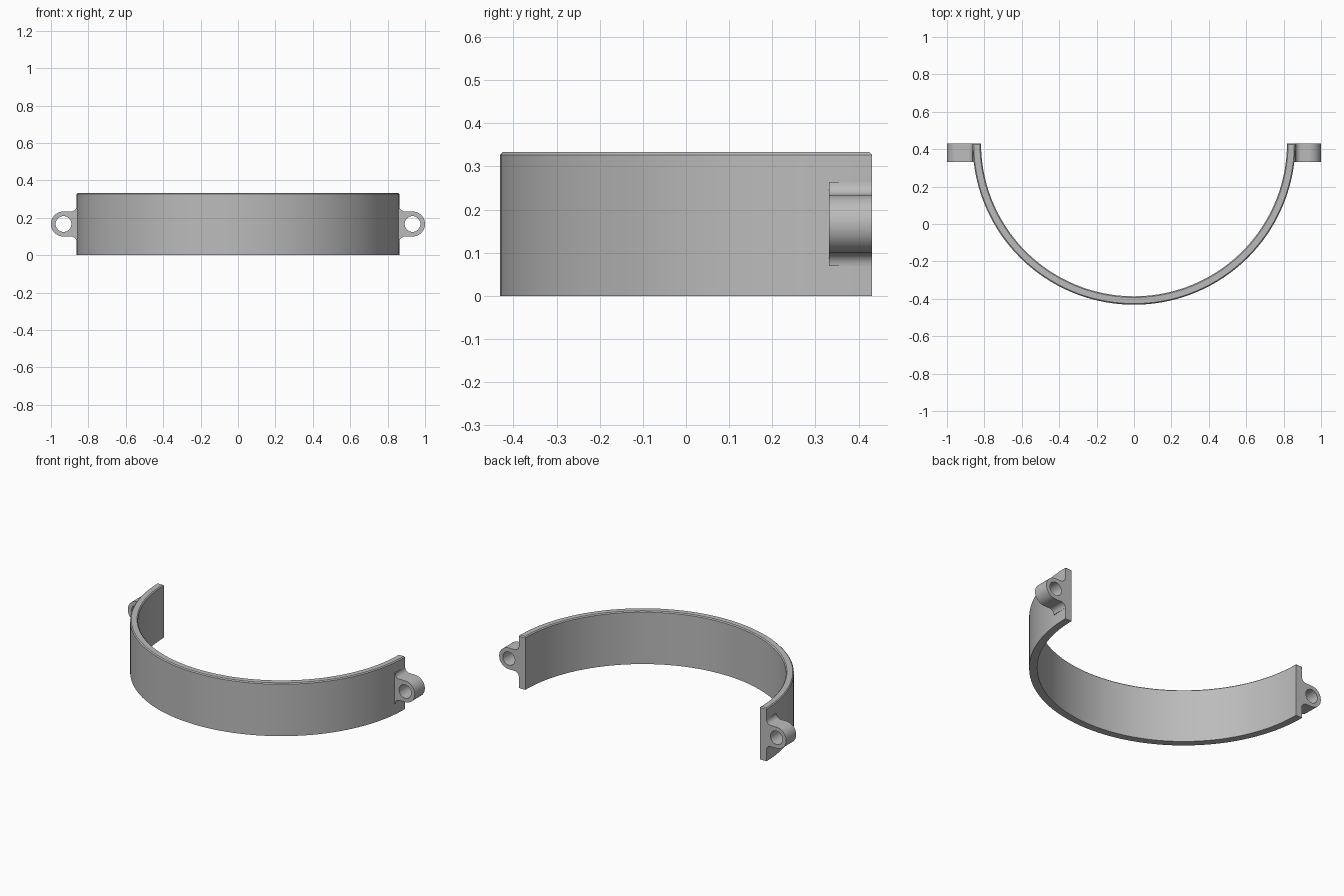
import bpy, bmesh
from math import sin, cos, pi
from mathutils import Vector

cube = bpy.data.objects.get("Cube")
if cube:
    bpy.data.objects.remove(cube, do_unlink=True)

R_OUT, R_IN, HEIGHT = 0.863, 0.818, 0.333
BACK = R_OUT / 2                 # y of the flat ends
MID = HEIGHT / 2
LUG_X, LUG_R, HOLE_R, LUG_DEPTH, FILLET = 0.933, 0.067, 0.042, 0.1, 0.03

grey = bpy.data.materials.new("plain_grey")
grey.use_nodes = True
colour = (0.5, 0.5, 0.5, 1)
grey.diffuse_color = colour
grey.node_tree.nodes["Principled BSDF"].inputs["Base Color"].default_value = colour


def arc(cx, cy, r, start, end, n):
    """Points along an arc, both ends included."""
    return [(cx + r * cos(start + (end - start) * i / n),
             cy + r * sin(start + (end - start) * i / n)) for i in range(n + 1)]


def prism(name, loops, place, push, top_bevel=0):
    """Fill closed outlines (holes allowed) and extrude them along push."""
    bm = bmesh.new()
    edges = []
    for loop in loops:
        vs = [bm.verts.new(place(*p)) for p in loop]
        edges += [bm.edges.new((a, b)) for a, b in zip(vs, vs[1:] + vs[:1])]
    bmesh.ops.triangle_fill(bm, edges=edges, use_beauty=True)
    bmesh.ops.dissolve_limit(bm, angle_limit=0.01, verts=bm.verts[:], edges=bm.edges[:])
    out = bmesh.ops.extrude_face_region(bm, geom=bm.faces[:], use_keep_orig=True)
    moved = [g for g in out["geom"] if isinstance(g, bmesh.types.BMVert)]
    bmesh.ops.translate(bm, verts=moved, vec=Vector(push))
    bmesh.ops.recalc_face_normals(bm, faces=bm.faces[:])
    if top_bevel:
        rim = [e for e in bm.edges if all(v.co.z > HEIGHT - 1e-4 for v in e.verts)
               and e.calc_face_angle(0) > 1]
        bmesh.ops.bevel(bm, geom=rim, offset=top_bevel, segments=1,
                        affect='EDGES', profile=0.5)
    mesh = bpy.data.meshes.new(name)
    bm.to_mesh(mesh)
    bm.free()
    mesh.materials.append(grey)
    obj = bpy.data.objects.new(name, mesh)
    bpy.context.collection.objects.link(obj)
    bpy.ops.object.select_all(action='DESELECT')
    obj.select_set(True)
    bpy.context.view_layer.objects.active = obj
    bpy.ops.object.shade_smooth_by_angle(angle=pi / 6)
    return obj


# Half-ring band with a chamfered top rim
band = arc(0, BACK, R_OUT, -pi, 0, 80) + arc(0, BACK, R_IN, 0, -pi, 80)
prism("half_ring_band", [band], lambda x, y: (x, y, 0), (0, 0, HEIGHT), 0.006)

# Pierced lugs, blended into the band with fillets
root = R_OUT - 0.008
rise = LUG_R + FILLET
lug = ([(root, MID - rise)]
       + arc(R_OUT + FILLET, MID - rise, FILLET, pi, pi / 2, 8)
       + arc(LUG_X, MID, LUG_R, -pi / 2, pi / 2, 28)
       + arc(R_OUT + FILLET, MID + rise, FILLET, -pi / 2, -pi, 8)
       + [(root, MID + rise)])
hole = arc(LUG_X, MID, HOLE_R, 0, 2 * pi, 40)[:-1]
for side, s in (("left", 1), ("right", -1)):
    prism(side + "_lug", [lug, hole],
          lambda x, z: (s * x, BACK - LUG_DEPTH, z), (0, LUG_DEPTH, 0))
